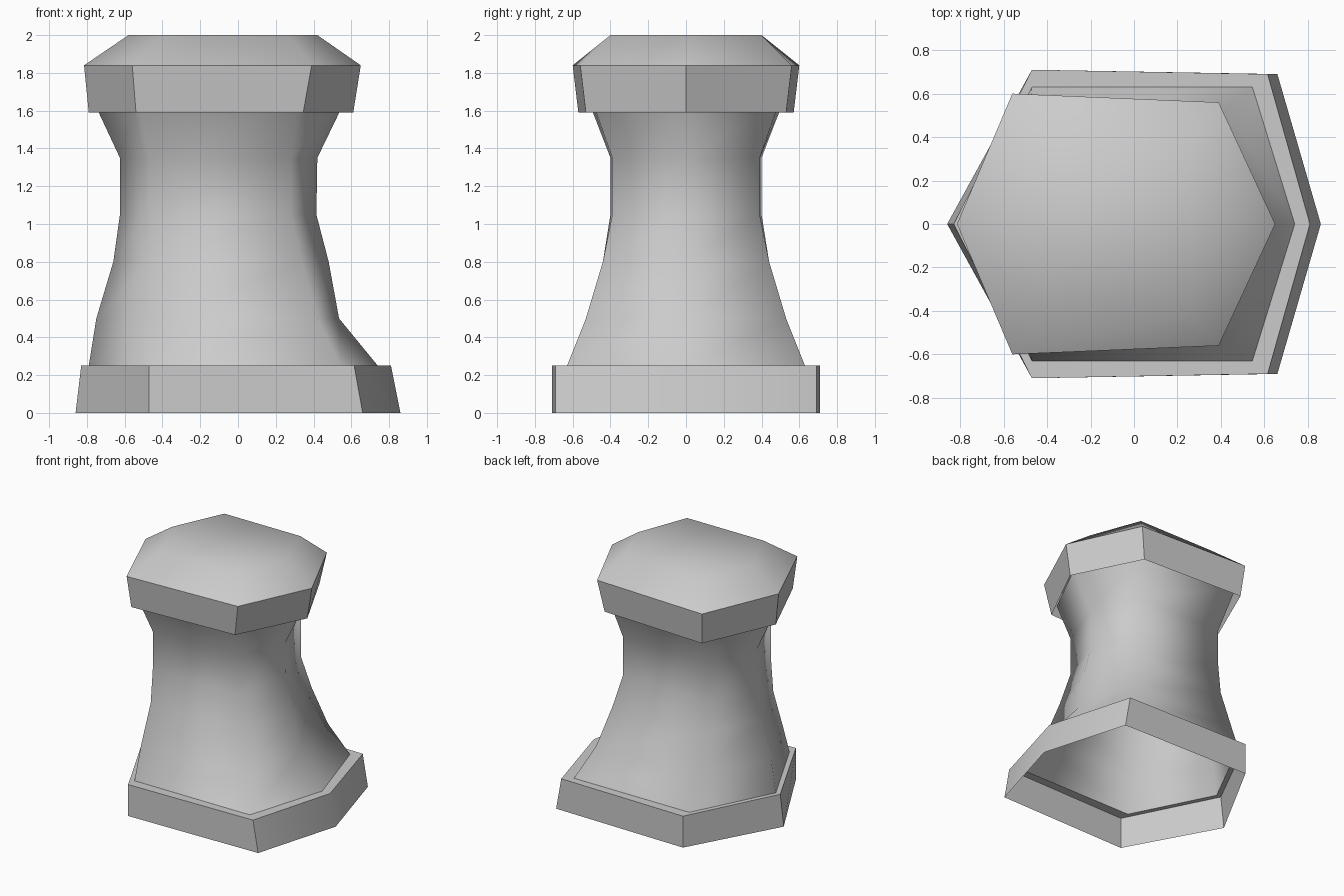
import bpy
import bmesh
import math

cube = bpy.data.objects.get("Cube")
if cube:
    bpy.data.objects.remove(cube)

stone = bpy.data.materials.new("grey_stone")
stone.use_nodes = True
grey = (0.6, 0.6, 0.6, 1)
stone.diffuse_color = grey
stone.node_tree.nodes["Principled BSDF"].inputs["Base Color"].default_value = grey


def hex_ring(bm, z, left, left_x, left_y, right_x, right_y, right):
    """Six corners, mirrored front to back, from the two tips and two corners."""
    points = [(right, 0), (right_x, right_y), (left_x, left_y),
              (left, 0), (left_x, -left_y), (right_x, -right_y)]
    return [bm.verts.new((x, y, z)) for x, y in points]


def hex_shell(name, sections, angle, closed=False):
    """Skin a stack of six-sided sections, optionally capped on top."""
    bm = bmesh.new()
    rings = [hex_ring(bm, *s) for s in sections]
    for low, high in zip(rings, rings[1:]):
        for i in range(6):
            j = (i + 1) % 6
            bm.faces.new((low[i], low[j], high[j], high[i]))
    if closed:
        bm.faces.new(rings[-1])
    mesh = bpy.data.meshes.new(name)
    bm.to_mesh(mesh)
    bm.free()
    mesh.materials.append(stone)
    obj = bpy.data.objects.new(name, mesh)
    bpy.context.collection.objects.link(obj)
    bpy.ops.object.select_all(action="DESELECT")
    obj.select_set(True)
    bpy.context.view_layer.objects.active = obj
    bpy.ops.object.shade_smooth_by_angle(angle=math.radians(angle))
    return obj


# Section columns: z, left tip, left corner x and y, right corner x and y, right tip
body_foot = (0.25, -0.79, -0.47, 0.63, 0.545, 0.63, 0.74)
cap_rim = (1.84, -0.815, -0.56, 0.60, 0.39, 0.56, 0.65)

# Open plinth with a ledge running in to the body
hex_shell("base", [
    (0, -0.86, -0.47, 0.71, 0.66, 0.69, 0.86),
    (0.25, -0.83, -0.47, 0.71, 0.615, 0.69, 0.81),
    body_foot,
], 35)

# Waisted column, its top tucked inside the cap
hex_shell("body", [
    body_foot,
    (0.5, -0.75, -0.48, 0.53, 0.42, 0.53, 0.535),
    (0.8, -0.66, -0.46, 0.44, 0.34, 0.44, 0.48),
    (1.05, -0.625, -0.47, 0.40, 0.28, 0.39, 0.415),
    (1.35, -0.625, -0.47, 0.40, 0.28, 0.39, 0.42),
    (1.66, -0.77, -0.53, 0.52, 0.32, 0.50, 0.57),
], 180)

# Faceted band around the cap
hex_shell("cap_band", [
    (1.59, -0.79, -0.54, 0.57, 0.345, 0.53, 0.61),
    cap_rim,
], 20)

# Softly shaded sloping top
hex_shell("cap_top", [
    cap_rim,
    (2, -0.58, -0.40, 0.40, 0.27, 0.40, 0.42),
], 180, closed=True)
